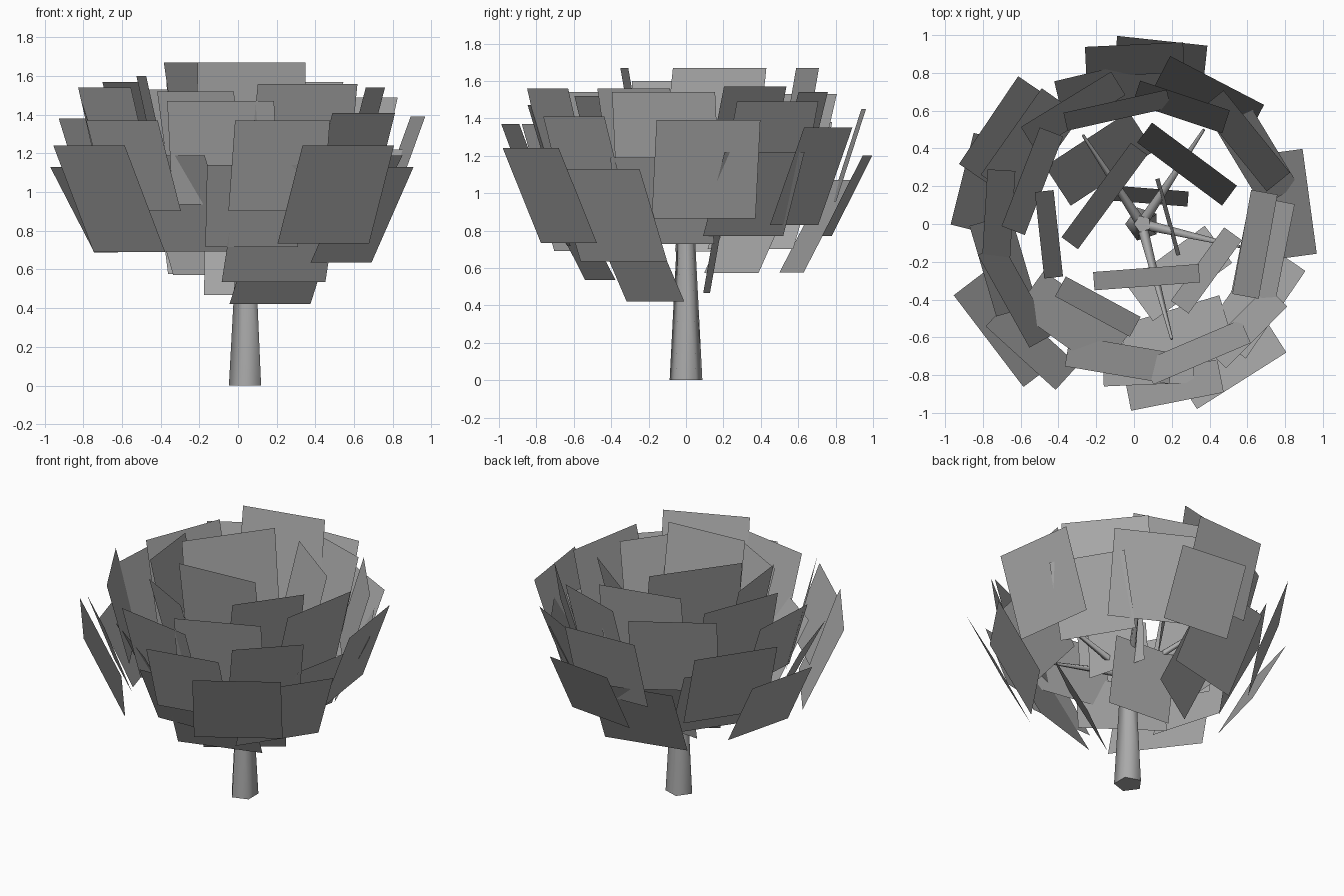
import bpy
import math
from mathutils import Vector

cube = bpy.data.objects.get("Cube")
if cube:
    bpy.data.objects.remove(cube, do_unlink=True)

grey = bpy.data.materials.new("plain grey")
grey.use_nodes = True
colour = (0.4, 0.4, 0.4, 1)
grey.diffuse_color = colour
grey.node_tree.nodes["Principled BSDF"].inputs["Base Color"].default_value = colour

TRUNK = Vector((0.045, 0, 0))
LEAF_SIZE = 0.56


def add_mesh(name, verts, faces):
    mesh = bpy.data.meshes.new(name)
    mesh.from_pydata(verts, [], faces)
    mesh.materials.append(grey)
    obj = bpy.data.objects.new(name, mesh)
    bpy.context.collection.objects.link(obj)
    return obj


def add_limb(name, start, end, start_radius, end_radius, sides):
    """Tapered limb between two points."""
    start, end = Vector(start), Vector(end)
    axis = end - start
    bpy.ops.mesh.primitive_cone_add(
        vertices=sides, radius1=start_radius, radius2=end_radius,
        depth=axis.length, location=(start + end) / 2,
        rotation=axis.to_track_quat("Z", "Y").to_euler())
    limb = bpy.context.object
    limb.name = name
    limb.data.materials.append(grey)
    bpy.ops.object.shade_smooth_by_angle(angle=math.radians(80))
    return limb


def add_leaf(name, x, y, top, lean=None, size=LEAF_SIZE):
    """Square card facing away from the trunk, leaning out more when lower.
    The position is the middle of its upper edge, in hundredths."""
    edge = Vector((x, y, top)) / 100
    outward = Vector((edge.x - TRUNK.x, edge.y - TRUNK.y, 0)).normalized()
    across = Vector((-outward.y, outward.x, 0)) * size / 2
    if lean is None:
        lean = min(28, 10 + (1.67 - edge.z) * 36)
    angle = math.radians(lean)
    down = (-outward * math.sin(angle) - Vector((0, 0, math.cos(angle)))) * size
    corners = [edge + down - across, edge + down + across,
               edge + across, edge - across]
    return add_mesh(name, corners, [(0, 1, 2, 3)])


# Trunk and its forked branches
trunk = add_limb("trunk", TRUNK, (0.045, 0, 0.85), 0.092, 0.046, 5)
trunk.rotation_euler.z -= math.pi / 2
branch_tips = [(-0.27, 0.47, 1.1), (0.37, 0.5, 1.1),
               (0.56, -0.12, 1.1), (0.2, -0.61, 1.1)]
for i, tip in enumerate(branch_tips):
    add_limb(f"branch_{i + 1}", (0.04, 0, 0.8), tip, 0.03, 0.008, 5)

# Foliage tiers from the crown down
crown_leaves = [
    (7, -33, 167), (-20, 18, 167, None, 0.62), (-10, 65, 167),
    (-50, -6, 160, None, 0.46), (-22, -49, 152, None, 0.45),
    (43, -28, 156, None, 0.48), (32, 37, 157),
]
upper_leaves = [
    (-36, 66, 153), (27, 68, 154, None, 0.5), (36, -74, 156), (-9, -80, 147),
    (-60, 25, 157), (-69, -41, 154), (71, -12, 154), (65, 49, 149),
]
outer_leaves = [
    (-79, 5, 145, None, 0.48), (44, 76, 135), (0, 95, 145, None, 0.52),
    (-77, 55, 138), (-60, -71, 137, None, 0.5), (65, -60, 141, None, 0.46),
    (23, -94, 137, None, 0.5), (93, 12, 139), (-77, -62, 124, None, 0.61),
    (57, -83, 124),
]
lower_leaves = [
    (15, 97, 120, None, 0.48), (-15, 82, 107), (-91, 24, 113, None, 0.5),
    (-65, 49, 120), (-80, -25, 120, None, 0.5), (74, 42, 122, None, 0.5),
    (80, -15, 119, None, 0.52), (75, -48, 113), (8, -85, 114, None, 0.48),
    (-40, -62, 119),
]
core_leaves = [
    (31, -36, 88, None, 0.52), (26, -71, 103), (-25, 45, 104, None, 0.53),
    (6, 19, 92, 10, 0.46), (19, 4, 120, 3, 0.42),
]
tiers = {"crown": crown_leaves, "upper": upper_leaves, "outer": outer_leaves,
         "lower": lower_leaves, "core": core_leaves}
for tier, leaves in tiers.items():
    for i, leaf in enumerate(leaves):
        add_leaf(f"{tier}_leaf_{i + 1}", *leaf)
